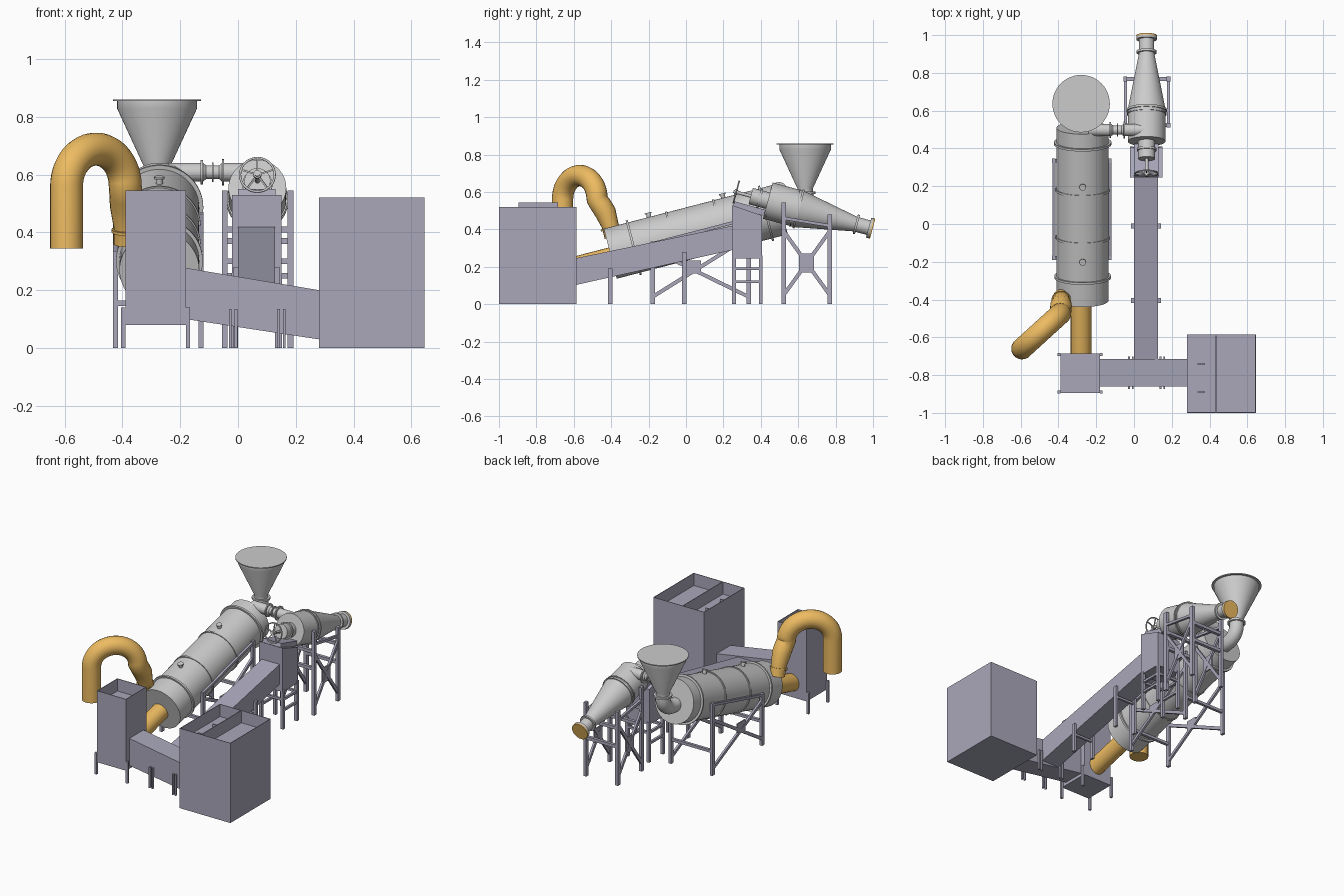
import bpy, bmesh, math
from mathutils import Vector, Matrix

if "Cube" in bpy.data.objects:
    bpy.data.objects.remove(bpy.data.objects["Cube"])


def material(name, col):
    m = bpy.data.materials.new(name)
    m.diffuse_color = (*col, 1)
    m.use_nodes = True
    m.node_tree.nodes["Principled BSDF"].inputs["Base Color"].default_value = m.diffuse_color
    return m


STEEL = material("painted_steel", (0.40, 0.39, 0.49))
ORANGE = material("orange_paint", (0.85, 0.5, 0.12))


def finish(name, bm, mat=None, smooth=False):
    bmesh.ops.remove_doubles(bm, verts=bm.verts, dist=1e-5)
    bmesh.ops.recalc_face_normals(bm, faces=bm.faces)
    me = bpy.data.meshes.new(name)
    bm.to_mesh(me)
    bm.free()
    ob = bpy.data.objects.new(name, me)
    bpy.context.collection.objects.link(ob)
    if mat:
        me.materials.append(mat)
    if smooth:
        bpy.ops.object.select_all(action='DESELECT')
        ob.select_set(True)
        bpy.context.view_layer.objects.active = ob
        bpy.ops.object.shade_smooth_by_angle(angle=math.radians(30))
    return ob


def box(name, x, y, z, mat=STEEL):
    bm = bmesh.new()
    c = Vector(((x[0] + x[1]) / 2, (y[0] + y[1]) / 2, (z[0] + z[1]) / 2))
    size = Matrix.Diagonal((x[1] - x[0], y[1] - y[0], z[1] - z[0], 1))
    bmesh.ops.create_cube(bm, size=1, matrix=Matrix.Translation(c) @ size)
    return finish(name, bm, mat)


def open_box(name, x, y, z, depth, wall=0.005):
    """Box whose top is inset and pushed down to leave an open tray."""
    ob = box(name, x, y, z)
    bm = bmesh.new()
    bm.from_mesh(ob.data)
    top = max(bm.faces, key=lambda f: f.calc_center_median().z)
    bmesh.ops.inset_individual(bm, faces=[top], thickness=wall)
    r = bmesh.ops.extrude_discrete_faces(bm, faces=[top])
    bmesh.ops.translate(bm, verts=r['faces'][0].verts, vec=(0, 0, -depth))
    bmesh.ops.recalc_face_normals(bm, faces=bm.faces)
    bm.to_mesh(ob.data)
    bm.free()
    return ob


def prism(name, pts, axis, lo, hi, mat=STEEL):
    """Extrude a 2D profile along x (pts = y,z) or y (pts = x,z)."""
    bm = bmesh.new()
    put = (lambda p, t: (t, *p)) if axis == 'x' else (lambda p, t: (p[0], t, p[1]))
    f = bm.faces.new([bm.verts.new(put(p, lo)) for p in pts])
    r = bmesh.ops.extrude_face_region(bm, geom=[f])
    d = (hi - lo, 0, 0) if axis == 'x' else (0, hi - lo, 0)
    bmesh.ops.translate(bm, verts=[v for v in r['geom'] if isinstance(v, bmesh.types.BMVert)], vec=d)
    return finish(name, bm, mat)


def beam(name, p, q, w=0.02, h=None, mat=STEEL):
    p, q = Vector(p), Vector(q)
    d = q - p
    bm = bmesh.new()
    m = Matrix.Translation((p + q) / 2) @ d.to_track_quat('Z', 'Y').to_matrix().to_4x4()
    bmesh.ops.create_cube(bm, size=1, matrix=m @ Matrix.Diagonal((w, h or w, d.length, 1)))
    return finish(name, bm, mat)


def lathe(name, origin, direction, prof, mat=None, n=48):
    """Turn a (radius, distance) profile round an axis."""
    m = Matrix.Translation(origin) @ Vector(direction).to_track_quat('Z', 'Y').to_matrix().to_4x4()
    bm = bmesh.new()
    vs = [bm.verts.new(m @ Vector((r, 0, s))) for r, s in [(0, prof[0][1])] + prof + [(0, prof[-1][1])]]
    es = [bm.edges.new(e) for e in zip(vs, vs[1:])]
    bmesh.ops.spin(bm, geom=vs + es, cent=origin, axis=Vector(direction).normalized(),
                   angle=2 * math.pi, steps=n)
    return finish(name, bm, mat, True)


def tube(name, pts, r, mat=None):
    """Round pipe along points; a fourth value scales the radius."""
    cu = bpy.data.curves.new(name, 'CURVE')
    cu.dimensions = '3D'
    cu.bevel_depth, cu.bevel_resolution, cu.use_fill_caps = r, 8, True
    sp = cu.splines.new('POLY')
    sp.points.add(len(pts) - 1)
    for pt, p in zip(sp.points, pts):
        pt.co = (*p[:3], 1)
        pt.radius = p[3] if len(p) > 3 else 1
    ob = bpy.data.objects.new(name, cu)
    bpy.context.collection.objects.link(ob)
    bpy.ops.object.select_all(action='DESELECT')
    ob.select_set(True)
    bpy.context.view_layer.objects.active = ob
    bpy.ops.object.convert(target='MESH')
    ob = bpy.context.object
    if mat:
        ob.data.materials.clear()
        ob.data.materials.append(mat)
    bpy.ops.object.shade_smooth_by_angle(angle=math.radians(40))


def ring(r0, r1, s, t=0.006):
    return [(r0, s - t), (r1, s - t), (r1, s + t), (r0, s + t)]


# Large collecting tank with partition and lugs
open_box("large_tank", (0.28, 0.645), (-1, -0.585), (0, 0.52), 0.08)
box("tank_partition", (0.432, 0.437), (-0.996, -0.589), (0.43, 0.52))
for y in (-0.74, -0.89):
    box("tank_lug", (0.335, 0.375), (y - 0.003, y + 0.003), (0.43, 0.465))

# Small tank and legs
open_box("small_tank", (-0.39, -0.18), (-0.895, -0.685), (0.08, 0.545), 0.08)
for x in (-0.397, -0.173):
    for y in (-0.89, -0.69):
        beam("small_tank_leg", (x, y, 0), (x, y, 0.14), 0.015)

# Cross conveyor, front
prism("cross_conveyor", [(-0.18, 0.10), (0.28, 0.03), (0.28, 0.2), (-0.18, 0.277)], 'y', -0.86, -0.715)
for x in (-0.017, 0.15):
    for y in (-0.867, -0.708):
        for dx in (-0.01, 0.01):
            beam("cross_conveyor_leg", (x + dx, y, 0), (x + dx, y, 0.135), 0.009, 0.014)

# Long inclined conveyor and its legs
prism("long_conveyor", [(-0.715, 0.075), (0.25, 0.29), (0.25, 0.42), (-0.715, 0.22)], 'x', 0, 0.128)
for y, h in ((-0.405, 0.19), (-0.01, 0.28)):
    for x in (-0.008, 0.136):
        beam("long_conveyor_leg", (x, y, 0), (x, y, h), 0.016, 0.025)
    beam("long_conveyor_tie", (-0.008, y, h - 0.07), (0.136, y, h - 0.07), 0.014)

# Receiving bin with leg frame
prism("receiving_bin", [(0.245, 0.245), (0.405, 0.245), (0.405, 0.475), (0.245, 0.53)], 'x', -0.02, 0.15)
prism("bin_hood", [(0.25, 0.52), (0.43, 0.47), (0.44, 0.50), (0.26, 0.55)], 'x', 0.0, 0.13)
for x in (-0.012, 0.142):
    for y in (0.257, 0.4):
        beam("bin_leg", (x, y, 0), (x, y, 0.26), 0.02)
    for z in (0.12, 0.19):
        beam("bin_side_tie", (x, 0.257, z), (x, 0.4, z), 0.015)
for y in (0.257, 0.4):
    beam("bin_cross_tie", (-0.012, y, 0.19), (0.142, y, 0.19), 0.015)

# Inclined drum with flanges
DO, DD = Vector((-0.272, -0.405, 0.27)), Vector((0, 0.968, 0.251))
prof = [(0.138, 0)]
for s, r in ((0.13, 0.15), (0.345, 0.143), (0.605, 0.143), (0.86, 0.152)):
    prof += ring(0.138, r, s)
lathe("drum", DO, DD, prof + [(0.138, 0.945)], n=64)
up = Vector((0, -0.251, 0.968))
for s in (0.25, 0.66):
    lathe("drum_nozzle", DO + DD * s + up * 0.13, up, [(0.012, 0), (0.012, 0.025), (0.018, 0.025), (0.018, 0.032)], n=20)

# Drum stand with crossed braces and gusset
for x in (-0.424, -0.128):
    beam("drum_leg_front", (x, -0.178, 0), (x, -0.178, 0.335), 0.018, 0.025)
    beam("drum_leg_back", (x, 0.335, 0), (x, 0.335, 0.47), 0.018, 0.025)
    beam("drum_side_rail", (x, -0.178, 0.325), (x, 0.335, 0.458), 0.016)
    beam("drum_brace_up", (x, -0.178, 0.04), (x, 0.335, 0.36), 0.014, 0.02)
    beam("drum_brace_down", (x, -0.178, 0.29), (x, 0.335, 0.04), 0.014, 0.02)
    box("drum_gusset", (x - 0.004, x + 0.004), (0.0, 0.08), (0.165, 0.235))
for y in (-0.178, 0.335):
    beam("drum_cross_tie", (-0.424, y, 0.155), (-0.128, y, 0.155), 0.018)

# Feed hopper and elbow into drum
lathe("feed_hopper", Vector((-0.28, 0.637, 0)), (0, 0, 1),
      [(0.042, 0.59), (0.055, 0.59), (0.055, 0.602), (0.042, 0.602), (0.042, 0.62), (0.138, 0.828),
       (0.138, 0.854), (0.152, 0.854), (0.152, 0.86)])
tube("feed_elbow", [(-0.28, 0.637, 0.6)] + [
    (-0.28, 0.537 + 0.1 * math.cos(a * math.pi / 20), 0.575 - 0.085 * math.sin(a * math.pi / 20)) for a in range(11)
] + [(-0.28, 0.48, 0.485)], 0.044)

# Orange discharge pipe into small tank
tube("discharge_pipe", [(-0.28, -0.38, 0.255), (-0.28, -0.70, 0.172)], 0.055, ORANGE)

# Orange exhaust duct: taper, rise, arch, drop
A, B = Vector((-0.39, -0.475, 0.56)), Vector((-0.593, -0.66, 0.56))
mid, half = (A + B) / 2, (A - B) / 2
pts = [(-0.385, -0.39, 0.36, 0.8), (-0.385, -0.405, 0.42, 0.8), (-0.386, -0.43, 0.49, 1), (-0.388, -0.455, 0.53, 1)]
for i in range(25):
    a = math.pi * i / 24
    pts.append((*(mid + half * math.cos(a) + Vector((0, 0, 0.128 * math.sin(a)))), 1))
tube("exhaust_duct", pts + [(-0.593, -0.66, 0.345, 1)], 0.057, ORANGE)
lathe("exhaust_flange", Vector((-0.385, -0.405, 0.405)), up, [(0.052, -0.004), (0.052, 0.006)], ORANGE)

# Tapered separator body on a sloping axis
CO, CD = Vector((0.067, 0.993, 0.405)), Vector((0, -0.966, 0.259))
prof = ring(0.04, 0.055, 0.01, 0.007) + ring(0.04, 0.053, 0.085) + [(0.042, 0.1), (0.098, 0.39)]
prof += ring(0.1, 0.107, 0.405) + ring(0.1, 0.105, 0.425, 0.003) + [(0.1, 0.575), (0.045, 0.575), (0.045, 0.60)]
lathe("separator_body", CO, CD, prof + ring(0.045, 0.052, 0.62) + [(0.045, 0.67)])
lathe("separator_end_cap", CO, CD, [(0.055, -0.005), (0.055, 0.004)], ORANGE)
lathe("separator_shaft", CO, CD, [(0.009, 0.66), (0.009, 0.765)], n=16)

# Handwheel
C = CO + CD * 0.75
wx, wy = Vector((1, 0, 0)), Vector((0, 0.259, 0.966))
def rim(a, r=0.06):
    return C + (wx * math.cos(a) + wy * math.sin(a)) * r
tube("handwheel_rim", [tuple(rim(2 * math.pi * i / 36)) for i in range(37)], 0.004)
for i in range(5):
    beam("handwheel_spoke", C, rim(math.pi / 2 + i * 2 * math.pi / 5), 0.006, mat=None)
lathe("handwheel_hub", C, CD, [(0.014, -0.008), (0.014, 0.01)], n=20)

# Duct between drum and separator
lathe("link_duct", Vector((-0.24, 0.497, 0.608)), (1, 0, 0),
      [(0.032, 0)] + ring(0.032, 0.042, 0.115, 0.004) + [(0.024, 0.13)] + ring(0.024, 0.034, 0.153, 0.003)
      + [(0.024, 0.175)] + ring(0.032, 0.045, 0.188, 0.004) + [(0.032, 0.31)], n=32)

# Separator stand
for x in (-0.046, 0.182):
    beam("separator_leg_front", (x, 0.523, 0), (x, 0.523, 0.545), 0.02, 0.025)
    beam("separator_leg_back", (x, 0.768, 0), (x, 0.768, 0.48), 0.02, 0.025)
    beam("separator_brace_up", (x, 0.523, 0.05), (x, 0.768, 0.39), 0.014, 0.02)
    beam("separator_brace_down", (x, 0.523, 0.39), (x, 0.768, 0.05), 0.014, 0.02)
    box("separator_gusset", (x - 0.004, x + 0.004), (0.605, 0.685), (0.17, 0.27))
    beam("separator_side_rail", (x, 0.523, 0.46), (x, 0.768, 0.42), 0.016)
for y, z in ((0.523, 0.41), (0.523, 0.3), (0.768, 0.37), (0.768, 0.25)):
    beam("separator_cross_tie", (-0.046, y, z), (0.182, y, z), 0.02)
